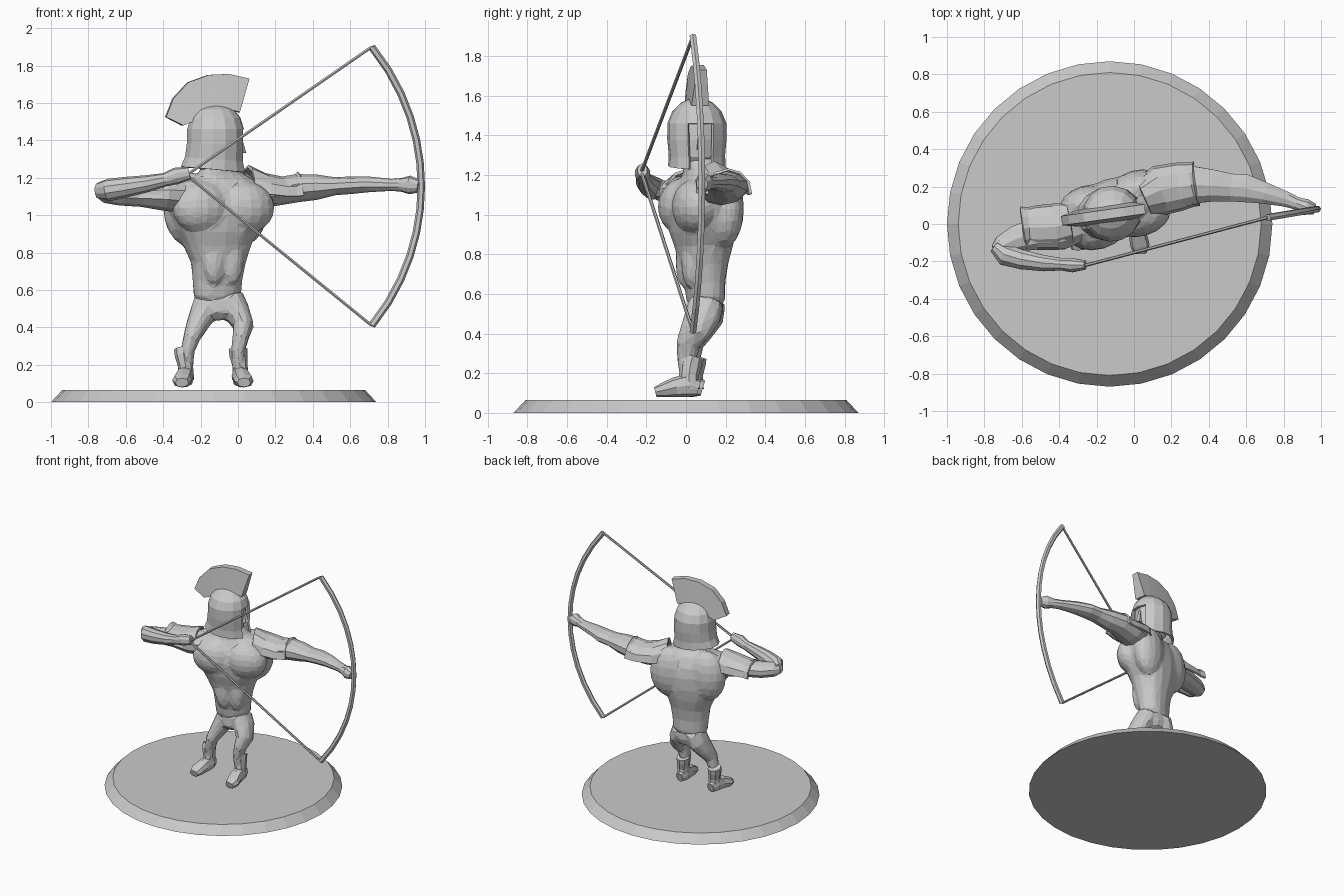
import bpy, bmesh
from math import sin, cos, pi, radians, sqrt, copysign
from mathutils import Vector, Matrix

cube = bpy.data.objects.get("Cube")
if cube:
    bpy.data.objects.remove(cube, do_unlink=True)

grey = bpy.data.materials.new("stone grey")
grey.use_nodes = True
tone = (0.59, 0.59, 0.59, 1)
grey.diffuse_color = tone
grey.node_tree.nodes["Principled BSDF"].inputs["Base Color"].default_value = tone

UP = Vector((0, 0, 1))
FRONT = Vector((0, -1, 0))
CHEST = Vector((sin(radians(17)), -cos(radians(17)), 0))   # where the chest points
ACROSS = Vector((-CHEST.y, CHEST.x, 0))                    # towards the left shoulder
GAZE = Vector((cos(radians(8)), sin(radians(8)), 0))       # where the head points


def finish(name, bm, thick=0):
    bmesh.ops.recalc_face_normals(bm, faces=bm.faces[:])
    mesh = bpy.data.meshes.new(name)
    bm.to_mesh(mesh)
    bm.free()
    mesh.materials.append(grey)
    obj = bpy.data.objects.new(name, mesh)
    bpy.context.collection.objects.link(obj)
    if thick:
        obj.modifiers.new("thickness", "SOLIDIFY").thickness = thick
    return obj


def soft(value, power):
    return copysign(abs(value) ** power, value)


def loft(name, rings, ref=UP, sides=10, arc=2 * pi, thick=0, drop=None, power=1):
    """Skin ellipses (x, y, z, half width, half size along ref) along their centres."""
    bm = bmesh.new()
    pts = [Vector(r[:3]) for r in rings]
    closed = arc > 6
    count = sides if closed else sides + 1
    rows = []
    for i, r in enumerate(rings):
        t = (pts[min(i + 1, len(pts) - 1)] - pts[max(i - 1, 0)]).normalized()
        side = t.cross(ref).normalized()
        high = side.cross(t)
        angles = [arc * k / sides - (0 if closed else arc / 2) for k in range(count)]
        rows.append([bm.verts.new(pts[i] + side * r[3] * soft(sin(a), power)
                                  + high * r[4] * soft(cos(a), power)) for a in angles])
    for low, top in zip(rows, rows[1:]):
        for k in range(sides):
            n = (k + 1) % count
            bm.faces.new((low[k], low[n], top[n], top[k]))
    if closed:
        bm.faces.new(rows[-1])
        if not thick:
            bm.faces.new(rows[0])
    if drop:
        bm.normal_update()
        bmesh.ops.delete(bm, geom=[f for f in bm.faces if drop(f)], context="FACES")
    return finish(name, bm, thick)


def muscle(name, pos, size):
    bm = bmesh.new()
    place = Matrix.Translation(pos) @ Matrix.Rotation(radians(17), 4, "Z") @ Matrix.Diagonal((*size, 1))
    bmesh.ops.create_uvsphere(bm, u_segments=16, v_segments=10, radius=1, matrix=place)
    return finish(name, bm)


def fuse(name, parts):
    """Melt overlapping parts into one faceted skin."""
    bm = bmesh.new()
    for part in parts:
        bm.from_mesh(part.data)
        bpy.data.objects.remove(part, do_unlink=True)
    obj = finish(name, bm)
    skin = obj.modifiers.new("skin", "REMESH")
    skin.mode, skin.voxel_size = "VOXEL", .013
    obj.modifiers.new("soften", "SMOOTH").iterations = 6
    obj.modifiers.new("facets", "DECIMATE").ratio = .07


# Round base
bm = bmesh.new()
bmesh.ops.create_cone(bm, cap_ends=True, segments=32, radius1=0.87, radius2=0.81, depth=0.065)
finish("base", bm).location = (-0.13, 0, 0.0325)

# Torso, with neck and muscles
body = [loft("trunk", [
    (-.105, .10, .53, .09, .075), (-.11, .10, .57, .13, .092), (-.11, .095, .66, .137, .098),
    (-.105, .09, .75, .15, .118), (-.11, .09, .84, .185, .14), (-.11, .085, .92, .23, .158),
    (-.105, .08, 1.02, .27, .165), (-.11, .08, 1.1, .30, .15), (-.10, .08, 1.17, .27, .115),
    (-.10, .07, 1.21, .13, .08), (-.11, .06, 1.30, .07, .075)], CHEST, 16, power=.88)]
heart = Vector((-.10, .08, 1.04))
for s in (-1, 1):
    body.append(muscle("pectoral", heart + CHEST * .075 + ACROSS * .12 * s, (.165, .11, .14)))
    body.append(muscle("back_muscle", heart - CHEST * .07 + ACROSS * .14 * s - UP * .01, (.15, .10, .2)))
    body.append(muscle("belly_muscle", heart + CHEST * .08 + ACROSS * .05 * s - UP * .28, (.06, .04, .13)))
fuse("torso", body)

# Hips and legs, then boots and feet
legs = {
    "left": [(-.045, .10, .56, .078, .09), (-.01, .085, .49, .075, .093), (.03, .045, .41, .058, .078),
             (.015, .01, .35, .046, .063), (0, .005, .28, .039, .053), (.01, .02, .13, .038, .043)],
    "right": [(-.155, .11, .56, .078, .09), (-.185, .10, .48, .075, .093), (-.225, .06, .40, .058, .073),
              (-.25, .03, .34, .046, .058), (-.27, .03, .27, .039, .048), (-.28, .045, .13, .038, .043)]}
fuse("legs", [loft("hips", [(-.1, .09, .44, .05, .05), (-.1, .09, .47, .10, .085),
                            (-.105, .10, .52, .115, .09), (-.105, .10, .57, .10, .085)], CHEST, 12)]
     + [loft("leg", path, FRONT) for path in legs.values()])
for name, x, y, toe in (("left", .012, .015, .02), ("right", -.28, .035, -.02)):
    loft(name + "_boot", [(x, y, .12, .045, .055), (x, y, .19, .04, .05),
                          (x - .01, y + .01, .25, .048, .055), (x - .012, y + .02, .285, .05, .05)],
         FRONT, 8)
    loft(name + "_foot", [(x, y + .05, .125, .03, .04), (x, y, .14, .046, .06),
                          (x + toe * .4, y - .07, .13, .047, .05), (x + toe, y - .13, .115, .052, .037),
                          (x + toe, y - .17, .105, .035, .025)], UP, 8, power=.85)

# Bow arm stretched out, string arm folded back
loft("left_arm", [
    (.08, .15, 1.12, .11, .075), (.2, .19, 1.125, .115, .075), (.32, .21, 1.145, .105, .075),
    (.42, .205, 1.15, .09, .068), (.52, .195, 1.155, .078, .048), (.6, .19, 1.16, .078, .047),
    (.7, .165, 1.165, .06, .042), (.82, .13, 1.162, .042, .032), (.87, .11, 1.162, .036, .036),
    (.92, .09, 1.162, .045, .05), (.965, .08, 1.155, .03, .035)])
loft("right_upper_arm", [
    (-.28, .02, 1.1, .11, .09), (-.4, -.03, 1.11, .115, .085), (-.52, -.05, 1.11, .09, .065),
    (-.63, -.08, 1.11, .075, .058), (-.71, -.12, 1.12, .058, .055), (-.745, -.14, 1.125, .03, .035)])
loft("right_forearm", [
    (-.745, -.12, 1.13, .035, .045), (-.69, -.165, 1.135, .06, .06), (-.6, -.19, 1.15, .055, .055),
    (-.48, -.21, 1.17, .045, .045), (-.39, -.215, 1.19, .035, .036), (-.33, -.22, 1.21, .04, .045),
    (-.26, -.22, 1.225, .025, .035)])

# Flared shoulder plates
loft("left_shoulder_plate", [
    (.05, .14, 1.125, .10, .145), (.14, .18, 1.12, .135, .105), (.24, .2, 1.11, .13, .095),
    (.30, .21, 1.11, .12, .098), (.335, .215, 1.115, .12, .12)], UP, 6, pi * 1.05, .015)
loft("right_shoulder_plate", [
    (-.34, 0, 1.1, .11, .13), (-.42, -.015, 1.1, .125, .105), (-.52, -.02, 1.1, .12, .09),
    (-.56, -.02, 1.1, .11, .085), (-.59, -.025, 1.1, .12, .1)], UP, 6, pi * 1.05, .015)

# Head inside an open-faced helmet
hx, hy = -.12, .055
loft("head", [(hx, hy, 1.24, .06, .08), (hx, hy, 1.29, .095, .12), (hx, hy, 1.38, .115, .13),
              (hx, hy, 1.47, .115, .125), (hx, hy, 1.52, .08, .08)], GAZE, 10)
loft("nose", [(hx + .13, hy + .018, 1.33, .02, .035), (hx + .12, hy + .016, 1.43, .01, .015)], GAZE, 6)


def face_gap(f):
    c = f.calc_center_median() - Vector((hx, hy, 0))
    return c.z < 1.48 and Vector((c.x, c.y, 0)).normalized().dot(GAZE) > .85


loft("helmet", [
    (hx - .01, hy, 1.245, .145, .178), (hx - .005, hy, 1.30, .142, .16), (hx, hy, 1.38, .15, .155),
    (hx, hy, 1.46, .15, .153), (hx, hy, 1.52, .125, .135), (hx, hy, 1.565, .08, .1),
    (hx, hy, 1.59, .03, .05)], GAZE, 14, thick=.014, drop=face_gap)

# Crest: a fan between an inner and an outer edge
inner = [(-.30, 1.48), (-.25, 1.50), (-.19, 1.54), (-.12, 1.57), (-.06, 1.57), (.005, 1.55)]
outer = [(-.39, 1.525), (-.35, 1.625), (-.27, 1.71), (-.16, 1.75), (-.05, 1.755), (.06, 1.73)]
bm = bmesh.new()
beside = Vector((-GAZE.y, GAZE.x, 0))
rows = []
for (xi, zi), (xo, zo) in zip(inner, outer):
    rows.append([bm.verts.new(Vector((hx, hy, z)) + GAZE * (x - hx) + beside * w)
                 for x, z, w in ((xi, zi, -.045), (xo, zo, -.025), (xo, zo, .025), (xi, zi, .045))])
for a, b in zip(rows, rows[1:]):
    for k in range(4):
        n = (k + 1) % 4
        bm.faces.new((a[k], a[n], b[n], b[k]))
bm.faces.new(rows[0])
bm.faces.new(rows[-1])
finish("crest", bm)

# Bow and drawn string
reach, radius, mid_z = .745, 1.18, 1.155
bow = []
for k in range(13):
    dz = reach * (k / 6 - 1)
    bend = radius - sqrt(radius ** 2 - dz ** 2)
    bow.append((.98 - bend, .08 - bend * .17, mid_z + dz, .019, .02))
loft("bow", bow, Vector((1, 0, 0)), 6)
nock = (-.275, -.225, 1.215, .009, .009)
for name, end in (("lower_string", bow[0]), ("upper_string", bow[-1])):
    loft(name, [nock, end[:3] + (.009, .009)], Vector((0, 1, 0)), 6)
